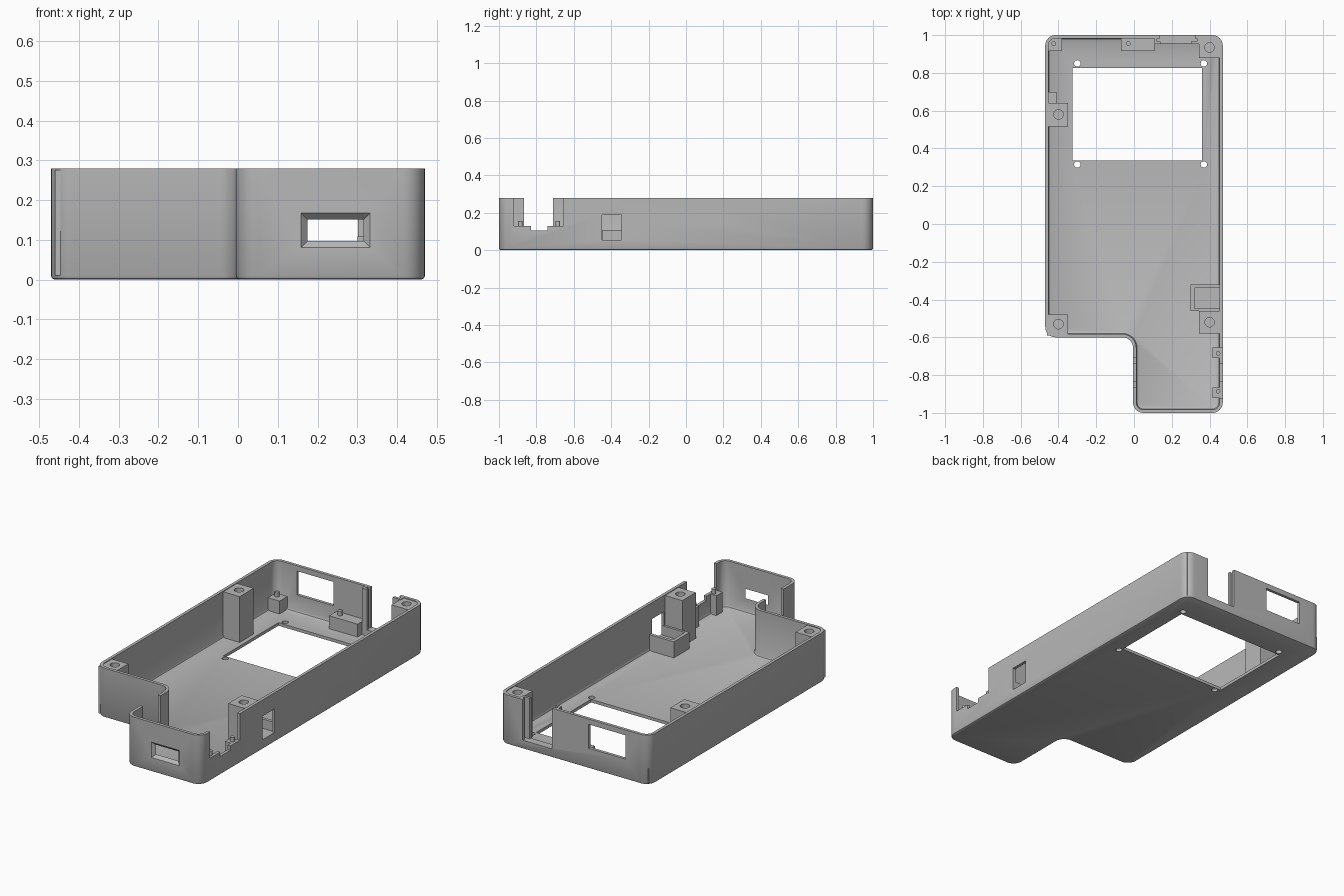
import bpy, bmesh, math
from mathutils import Vector

if "Cube" in bpy.data.objects:
    bpy.data.objects.remove(bpy.data.objects["Cube"])

H, WALL, FLOOR, RAD = 0.28, 0.017, 0.017, 0.055

grey = bpy.data.materials.new("matte_grey")
grey.use_nodes = True
COLOUR = (0.48, 0.48, 0.48, 1)
grey.diffuse_color = COLOUR
grey.node_tree.nodes["Principled BSDF"].inputs["Base Color"].default_value = COLOUR


def finish(name, bm):
    bmesh.ops.recalc_face_normals(bm, faces=bm.faces)
    mesh = bpy.data.meshes.new(name)
    bm.to_mesh(mesh)
    bm.free()
    mesh.materials.append(grey)
    ob = bpy.data.objects.new(name, mesh)
    bpy.context.collection.objects.link(ob)
    return ob


def activate(ob):
    bpy.ops.object.select_all(action='DESELECT')
    ob.select_set(True)
    bpy.context.view_layer.objects.active = ob


def smooth(ob):
    activate(ob)
    bpy.ops.object.shade_smooth_by_angle(angle=math.radians(35))


def box(name, x0, x1, y0, y1, z0, z1):
    bm = bmesh.new()
    bmesh.ops.create_cube(bm, size=1)
    for v in bm.verts:
        v.co = ((x0 + x1) / 2 + v.co.x * (x1 - x0),
                (y0 + y1) / 2 + v.co.y * (y1 - y0),
                (z0 + z1) / 2 + v.co.z * (z1 - z0))
    return finish(name, bm)


def cylinder(name, centre, r, depth, axis='z'):
    bm = bmesh.new()
    bmesh.ops.create_cone(bm, cap_ends=True, segments=32, radius1=r, radius2=r, depth=depth)
    for v in bm.verts:
        if axis == 'x':
            v.co = Vector((v.co.z, v.co.x, v.co.y))
        v.co += Vector(centre)
    return finish(name, bm)


def cut(ob, cutters):
    for c in cutters:
        c.hide_render = True
        mod = ob.modifiers.new("cut", 'BOOLEAN')
        mod.operation, mod.solver, mod.object = 'DIFFERENCE', 'EXACT', c
        activate(ob)
        bpy.ops.object.modifier_apply(modifier=mod.name)
        bpy.data.objects.remove(c)


def outline(d, z, steps=8):
    """Rounded L-shaped outline, inset by d."""
    corners = [(-0.47 + d, -0.6 + d), (-0.005 + d, -0.6 + d), (-0.005 + d, -1 + d),
               (0.47 - d, -1 + d), (0.47 - d, 1 - d), (-0.47 + d, 1 - d)]
    pts = []
    for i, c in enumerate(corners):
        p = Vector(c)
        a = (Vector(corners[i - 1]) - p).normalized()
        b = (Vector(corners[(i + 1) % 6]) - p).normalized()
        r = RAD + d if i == 1 else RAD - d
        for k in range(steps + 1):
            t = math.pi / 2 * k / steps
            q = p + a * r * (1 - math.sin(t)) + b * r * (1 - math.cos(t))
            pts.append((q.x, q.y, z))
    return pts


# Shell: outer wall, rim, inner wall and floor lofted through inset outlines
bm = bmesh.new()
levels = [(0.009, 0), (0.003, 0.003), (0, 0.009), (0, H), (WALL, H),
          (WALL, FLOOR + 0.012), (WALL + 0.004, FLOOR + 0.004), (WALL + 0.012, FLOOR)]
rings = [[bm.verts.new(p) for p in outline(d, z)] for d, z in levels]
for lo, hi in zip(rings, rings[1:]):
    for i in range(len(lo)):
        j = (i + 1) % len(lo)
        bm.faces.new((lo[i], lo[j], hi[j], hi[i]))
bm.faces.new(rings[0][::-1])
bm.faces.new(rings[-1])
shell = finish("enclosure_shell", bm)

# Floor window and its screw holes
cutters = [box("display_cut", -0.325, 0.36, 0.335, 0.825, -0.1, 0.1)]
for x in (-0.3, 0.37):
    for y in (0.315, 0.85):
        cutters.append(cylinder("screw_cut", (x, y, 0), 0.017, 0.2))
# Right wall: button holes, socket, stepped notch that also crosses the neck
for y in (-0.155, 0.012, 0.18):
    cutters.append(cylinder("button_cut", (0.47, y, 0.17), 0.037, 0.1, 'x'))
cutters += [box("socket_cut", 0.42, 0.6, -0.45, -0.345, 0.055, 0.188),
            box("wide_notch_cut", 0.42, 0.6, -0.92, -0.655, 0.13, 0.5),
            box("through_notch_cut", -0.1, 0.6, -0.865, -0.71, 0.13, 0.5),
            box("low_notch_cut", -0.1, 0.6, -0.83, -0.74, 0.105, 0.5)]
# Back wall: slot and window
cutters += [box("back_slot_cut", 0.138, 0.322, 0.97, 1.1, 0.05, 0.5),
            box("back_window_cut", -0.32, -0.09, 0.95, 1.1, 0.115, 0.25)]
# Front wall: tapered port
port = box("port_cut", 0.158, 0.333, -1, -1 + WALL, 0.08, 0.168)
for v in port.data.vertices:
    inside = v.co.y > -0.99
    taper = 0.0175 if inside else 0
    v.co.x += taper if v.co.x < 0.245 else -taper
    v.co.z += taper if v.co.z < 0.124 else -taper
    v.co.y += 0.0005 if inside else -0.0005
cutters.append(port)
cut(shell, cutters)
smooth(shell)

# Full-height screw posts with blind holes
posts = {"back_right": (0.345, 0.46, 0.88, 0.99, 0.4, 0.935),
         "front_right": (0.345, 0.46, -0.58, -0.46, 0.4, -0.52),
         "front_left": (-0.46, -0.35, -0.59, -0.48, -0.4, -0.53),
         "middle_left": (-0.46, -0.35, 0.515, 0.64, -0.4, 0.58)}
for side, (x0, x1, y0, y1, cx, cy) in posts.items():
    if side == "back_right":
        x1, y1 = 0.455, 0.985
    post = box(side + "_post", x0, x1, y0, y1, 0.01, H - 0.004)
    cut(post, [cylinder("post_cut", (cx, cy, H), 0.025, 0.2)])
    smooth(post)

# Low board supports with locating pins
box("left_support", -0.46, -0.41, 0.63, 0.70, 0.01, 0.09)
pegs = [("back_left", -0.455, -0.38, 0.915, 0.985, 0.09, -0.425, 0.955),
        ("back_middle", -0.07, 0.108, 0.915, 0.99, 0.09, -0.03, 0.955),
        ("notch_back", 0.415, 0.46, -0.71, -0.655, 0.13, 0.445, -0.685),
        ("notch_front", 0.415, 0.46, -0.92, -0.865, 0.13, 0.445, -0.885)]
for name, x0, x1, y0, y1, top, cx, cy in pegs:
    box(name + "_support", x0, x1, y0, y1, 0.01, top)
    smooth(cylinder(name + "_pin", (cx, cy, top + 0.01), 0.012, 0.03))

# Socket pocket: U-shaped low wall and raised floor
for name, x0, x1, y0, y1, top in [("inner", 0.3, 0.32, -0.46, -0.32, 0.108),
                                  ("front", 0.31, 0.46, -0.46, -0.447, 0.108),
                                  ("back", 0.31, 0.46, -0.338, -0.32, 0.108),
                                  ("floor", 0.31, 0.46, -0.45, -0.33, 0.055)]:
    box("pocket_" + name, x0, x1, y0, y1, 0.01, top)

# Back slot: sill and grooved rails on both sides
box("slot_sill", 0.105, 0.345, 0.955, 0.985, 0.01, 0.05)
box("slot_rail_left", 0.108, 0.14, 0.952, 0.966, 0.01, H)
box("slot_spacer_left", 0.108, 0.122, 0.952, 0.99, 0.01, H)
box("slot_rail_right", 0.302, 0.35, 0.952, 0.966, 0.01, H)
box("slot_spacer_right", 0.334, 0.35, 0.952, 0.99, 0.01, H)
